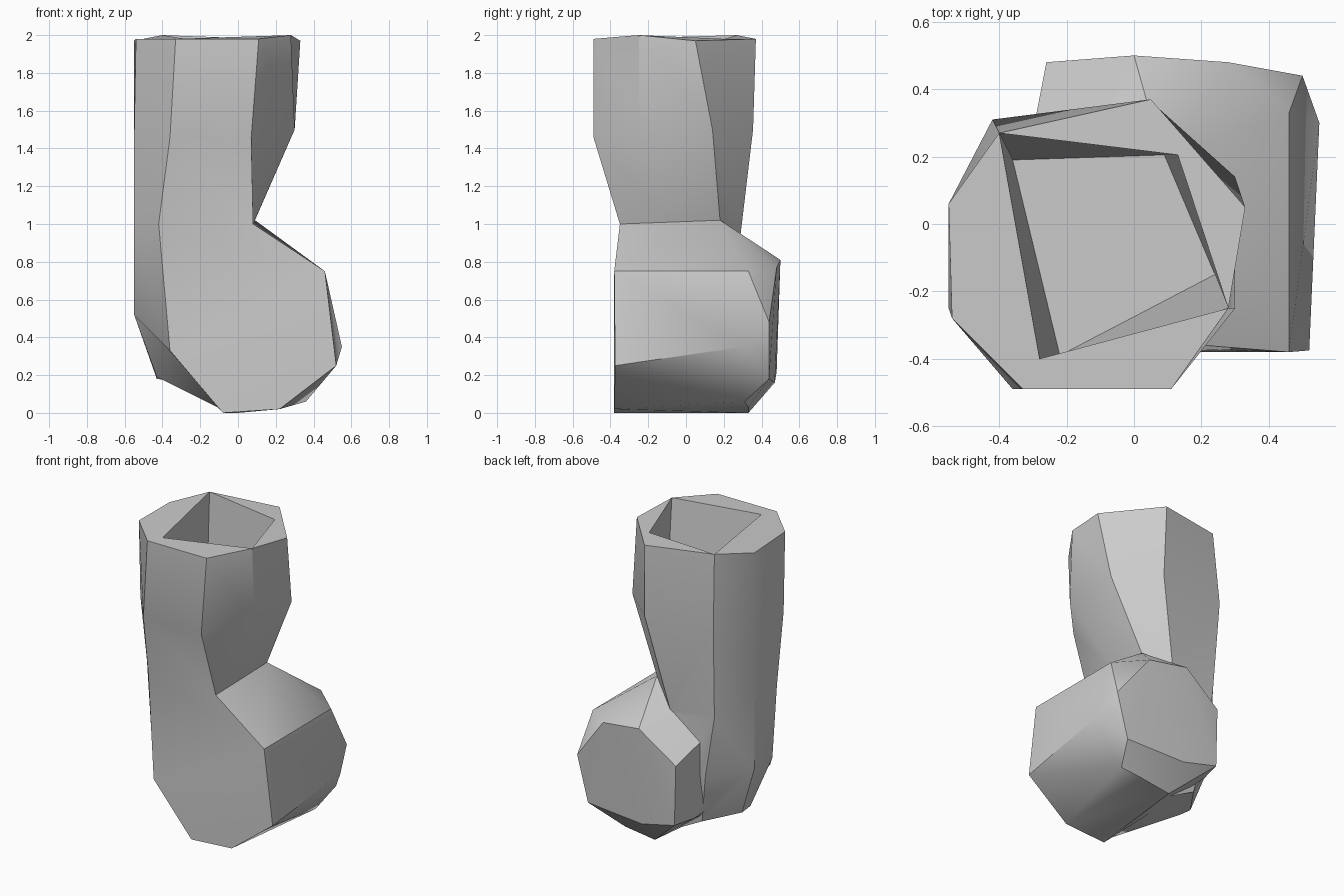
import bpy, bmesh, math

if "Cube" in bpy.data.objects:
    bpy.data.objects.remove(bpy.data.objects["Cube"])


def make_object(name, bm):
    bmesh.ops.recalc_face_normals(bm, faces=bm.faces)
    mesh = bpy.data.meshes.new(name)
    bm.to_mesh(mesh)
    bm.free()
    obj = bpy.data.objects.new(name, mesh)
    bpy.context.collection.objects.link(obj)
    return obj


def bridge(bm, a, b):
    n = len(a)
    for i in range(n):
        j = (i + 1) % n
        bm.faces.new((a[i], a[j], b[j], b[i]))


# Upright pipe: eight-sided cross-sections from the rim downward
sections = [
    [(-.55, .06, 1.97), (-.54, -.28, 1.98), (-.33, -.49, 1.98), (.11, -.49, 1.98),
     (.28, -.25, 2), (.33, .05, 1.97), (.05, .37, 1.98), (-.40, .27, 2)],
    [(-.55, .06, 1.46), (-.55, -.25, 1.46), (-.36, -.49, 1.46), (.07, -.49, 1.46),
     (.30, -.25, 1.5), (.30, .14, 1.5), (.06, .355, 1.5), (-.42, .31, 1.5)],
    [(-.55, .06, 1.0), (-.55, -.18, 1.0), (-.42, -.35, 1.0), (.08, -.35, 1.0),
     (.085, -.08, 1.01), (.09, .18, 1.02), (-.08, .28, .87), (-.40, .27, .9)],
    [(-.55, .06, .52), (-.55, -.13, .52), (-.36, -.375, .33), (.08, -.36, .3),
     (.10, -.1, .3), (.10, .18, .3), (-.08, .25, .3), (-.34, .28, .5)],
    [(-.43, .02, .18), (-.43, -.07, .19), (-.09, -.36, .02), (.06, -.36, .02),
     (.08, -.1, .02), (.08, .18, .02), (-.05, .22, .04), (-.28, .23, .16)],
]
bm = bmesh.new()
rings = [[bm.verts.new(p) for p in s] for s in sections]
for a, b in zip(rings, rings[1:]):
    bridge(bm, a, b)
bm.faces.new(rings[-1])

# Four-sided opening sharing two corners with the rim
A, B, C, D, E, F, G, H = rings[0]
back = bm.verts.new((.13, .205, 1.98))
front = bm.verts.new((-.28, -.40, 1.98))
bm.faces.new((E, F, G, H, back))
bm.faces.new((H, A, B, C, D, E, front))
floor = [bm.verts.new((x, y, 1.5)) for x, y in
         [(-.36, .19), (.09, .205), (.24, -.15), (-.22, -.39)]]
bridge(bm, [H, back, E, front], floor)
bm.faces.new(floor)
pipe = make_object("elbow_pipe", bm)

# Bulging foot: faceted block running front to back
foot_points = [
    # front outline
    (.46, -.38, .75), (.52, -.375, .25), (.22, -.38, .02), (-.08, -.38, 0),
    (-.36, -.38, .33), (-.42, -.35, 1), (.08, -.35, 1),
    # right side and sole
    (.46, .33, .75), (.55, .30, .35), (.36, .31, .06), (0, .33, 0), (.22, .33, .03),
    # back cap
    (.5, .44, .48), (.28, .48, .77), (0, .5, .81), (-.26, .48, .62),
    (-.25, .48, .22), (0, .47, .16), (.42, .44, .18),
    # inner back corner and saddle
    (-.29, .32, .65), (-.29, .32, .22), (.09, .18, 1.02),
]
bm = bmesh.new()
for p in foot_points:
    bm.verts.new(p)
bmesh.ops.convex_hull(bm, input=bm.verts)
loose = [v for v in bm.verts if not v.link_faces]
bmesh.ops.delete(bm, geom=loose, context='VERTS')
bmesh.ops.dissolve_limit(bm, angle_limit=math.radians(2), verts=bm.verts, edges=bm.edges)
foot = make_object("foot_block", bm)

# Merge the foot into the pipe
mod = pipe.modifiers.new("merge_foot", 'BOOLEAN')
mod.operation = 'UNION'
mod.solver = 'EXACT'
mod.object = foot
bpy.context.view_layer.objects.active = pipe
pipe.select_set(True)
bpy.ops.object.modifier_apply(modifier=mod.name)
bpy.data.objects.remove(foot)
bpy.ops.object.shade_smooth_by_angle(angle=math.radians(35))
